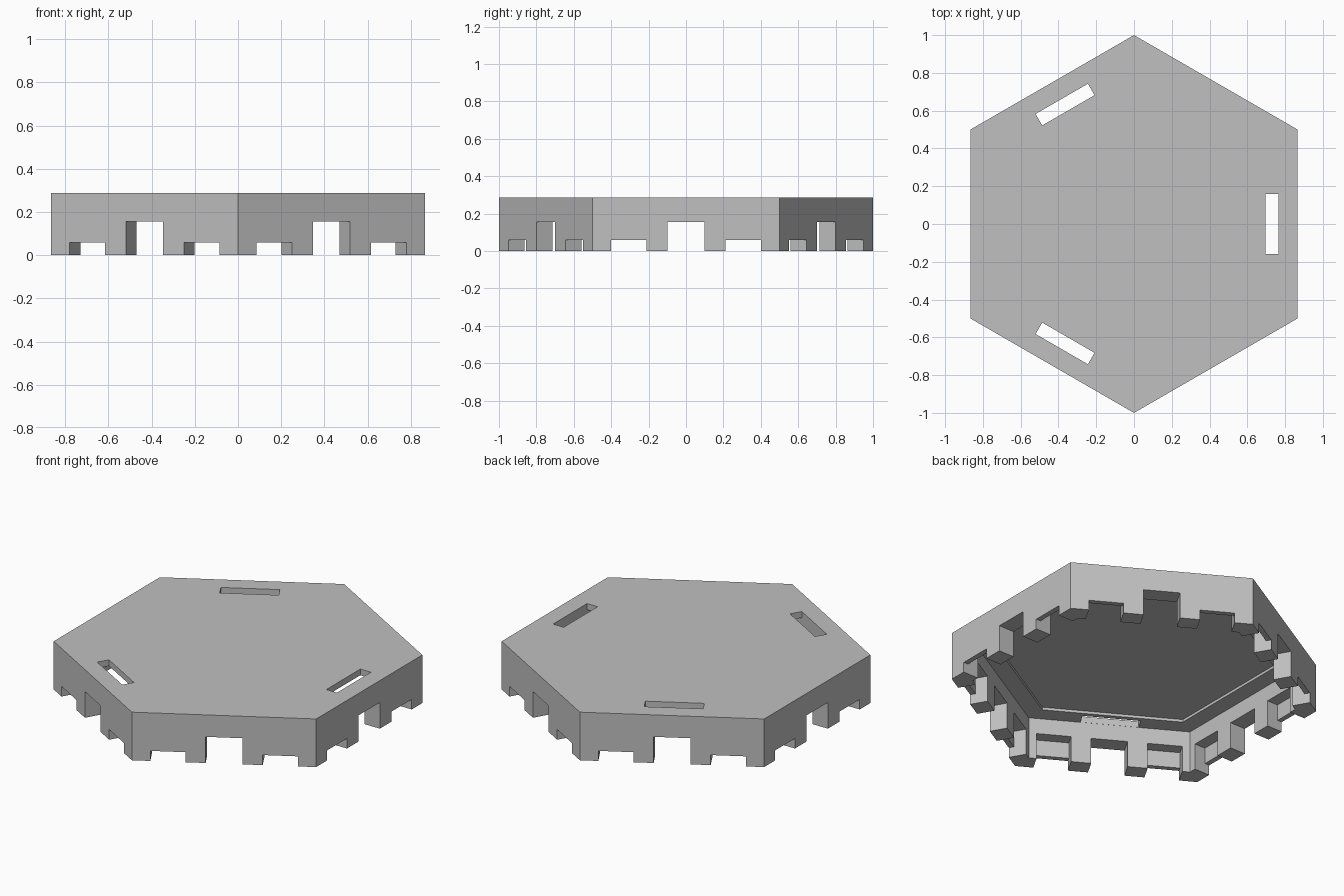
import bpy, bmesh, math
from mathutils import Matrix, Vector

if "Cube" in bpy.data.objects:
    bpy.data.objects.remove(bpy.data.objects["Cube"], do_unlink=True)

APOTHEM = math.sqrt(3) / 2
WALL_IN = 0.766      # inner face of the rim wall
HEIGHT = 0.287
LEDGE_Z = 0.25       # underside of the slotted ledge
FLOOR_Z = 0.266      # underside of the thinner centre plate

grey = bpy.data.materials.new("light_grey")
grey.use_nodes = True
colour = (0.53, 0.53, 0.53, 1)
grey.diffuse_color = colour
grey.node_tree.nodes["Principled BSDF"].inputs["Base Color"].default_value = colour


def add_hexagon(bm, apothem, z0, z1):
    """Hexagonal prism with corners on the y axis."""
    r = apothem / APOTHEM
    corners = [Vector((r * math.cos(a), r * math.sin(a), z0))
               for a in (math.radians(30 + 60 * k) for k in range(6))]
    base = bm.faces.new([bm.verts.new(c) for c in corners])
    top = bmesh.ops.extrude_face_region(bm, geom=[base])["geom"]
    verts = [v for v in top if isinstance(v, bmesh.types.BMVert)]
    bmesh.ops.translate(bm, verts=verts, vec=(0, 0, z1 - z0))
    bmesh.ops.recalc_face_normals(bm, faces=bm.faces)


def add_box(bm, low, high, angle):
    """Box between two corners, turned about the centre axis."""
    low, high = Vector(low), Vector(high)
    place = (Matrix.Rotation(angle, 4, "Z") @ Matrix.Translation((low + high) / 2)
             @ Matrix.Diagonal((high - low).to_4d()))
    place[3][3] = 1
    bmesh.ops.create_cube(bm, size=1, matrix=place)


def make_object(name, bm):
    mesh = bpy.data.meshes.new(name)
    bm.to_mesh(mesh)
    bm.free()
    mesh.materials.append(grey)
    obj = bpy.data.objects.new(name, mesh)
    bpy.context.collection.objects.link(obj)
    return obj


# Solid hexagonal body
bm = bmesh.new()
add_hexagon(bm, APOTHEM, 0, HEIGHT)
tile = make_object("hexagonal_tile", bm)

# Hollow underside and shallow centre recess
cavity, recess = bmesh.new(), bmesh.new()
add_hexagon(cavity, WALL_IN, -0.1, LEDGE_Z)
add_hexagon(recess, 0.668, 0.1, FLOOR_Z)

# Wall notches, inner pockets above the low notches, and top slots
notches, pockets, slots = bmesh.new(), bmesh.new(), bmesh.new()
for k in range(6):
    angle = math.radians(60 * k)
    add_box(notches, (0.72, -0.1, -0.1), (0.95, 0.1, 0.156), angle)
    for a, b in ((0.21, 0.4), (-0.4, -0.21)):
        add_box(notches, (0.72, a, -0.1), (0.95, b, 0.06), angle)
        add_box(pockets, (0.72, a, 0.03), (0.836, b, 0.156), angle)
    if k % 2 == 0:
        add_box(slots, (0.695, -0.16, 0.2), (0.765, 0.16, 0.4), angle)

cutters = [make_object(name, cut) for name, cut in (
    ("cavity_cutter", cavity), ("recess_cutter", recess), ("notch_cutter", notches),
    ("pocket_cutter", pockets), ("slot_cutter", slots))]
for cutter in cutters:
    cutter.hide_render = True
    mod = tile.modifiers.new(cutter.name, "BOOLEAN")
    mod.operation = "DIFFERENCE"
    mod.solver = "EXACT"
    mod.object = cutter

# Bake the cuts and drop the cutters
bpy.context.view_layer.update()
graph = bpy.context.evaluated_depsgraph_get()
result = bpy.data.meshes.new_from_object(tile.evaluated_get(graph))
tile.modifiers.clear()
tile.data = result
result.materials.clear()
result.materials.append(grey)
for poly in result.polygons:
    poly.material_index = 0
    poly.use_smooth = False
for cutter in cutters:
    bpy.data.objects.remove(cutter, do_unlink=True)
